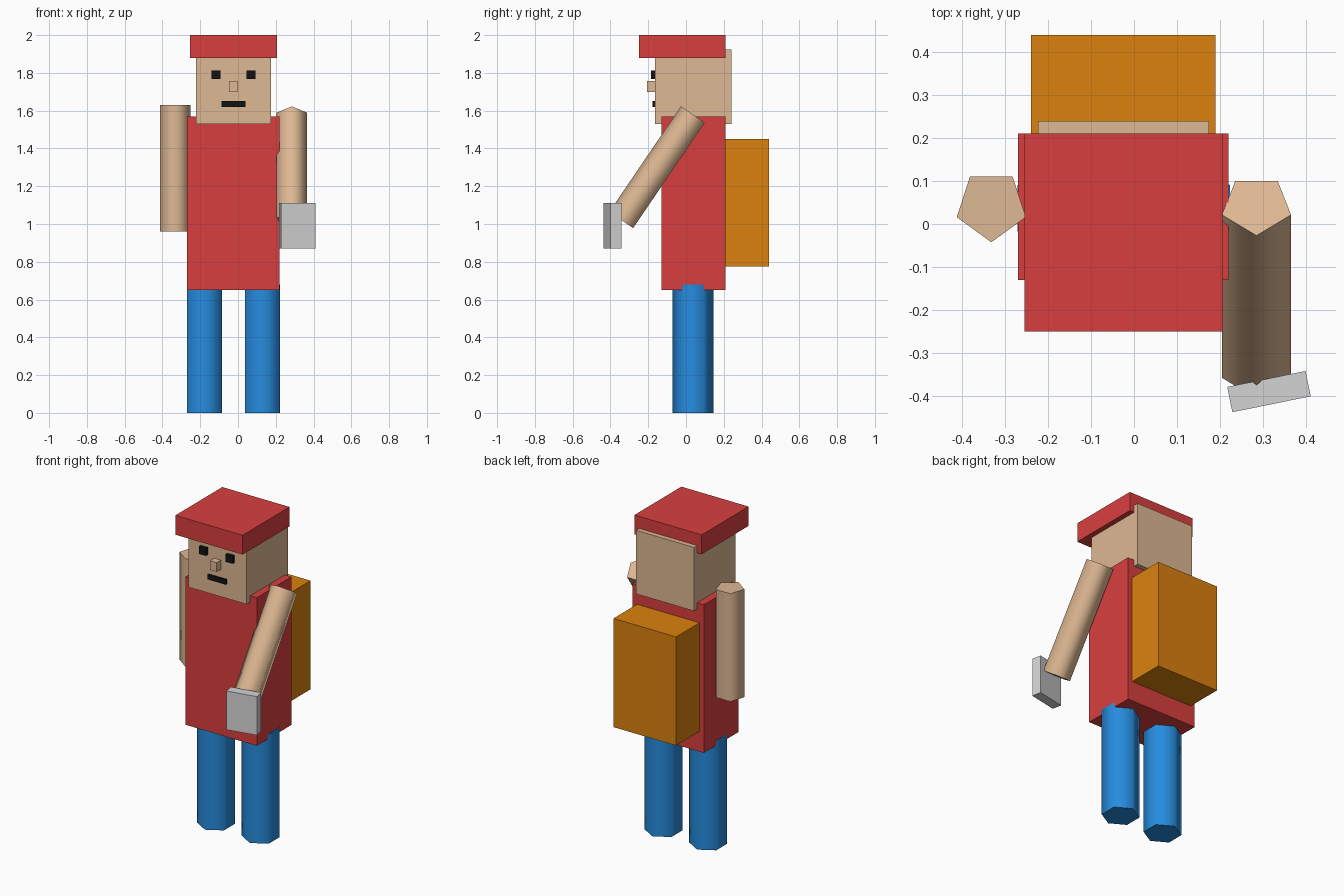
import bpy
import math
from mathutils import Vector

if "Cube" in bpy.data.objects:
    bpy.data.objects.remove(bpy.data.objects["Cube"])


def material(name, rgb):
    # sRGB 0-255 to linear
    lin = [((c / 255 + 0.055) / 1.055) ** 2.4 if c > 10 else c / 255 / 12.92 for c in rgb]
    m = bpy.data.materials.new(name)
    m.diffuse_color = (*lin, 1)
    m.use_nodes = True
    m.node_tree.nodes["Principled BSDF"].inputs["Base Color"].default_value = m.diffuse_color
    return m


RED = material("red cloth", (217, 63, 63))
SKIN = material("skin", (222, 184, 147))
BLUE = material("blue trousers", (38, 140, 222))
ORANGE = material("orange bag", (219, 130, 14))
GREY = material("light grey", (212, 212, 212))
BLACK = material("black", (18, 18, 18))


def make(name, verts, faces, mat):
    mesh = bpy.data.meshes.new(name)
    mesh.from_pydata(verts, [], faces)
    mesh.materials.append(mat)
    ob = bpy.data.objects.new(name, mesh)
    bpy.context.collection.objects.link(ob)
    return ob


def box(name, mat, x, y, z, turn=0):
    """Box from min/max ranges, optionally turned about its own vertical axis."""
    size = [(r[1] - r[0]) / 2 for r in (x, y, z)]
    verts = [(sx * size[0], sy * size[1], sz * size[2])
             for sz in (-1, 1) for sx, sy in ((-1, -1), (1, -1), (1, 1), (-1, 1))]
    faces = [(3, 2, 1, 0), (4, 5, 6, 7)] + [(i, (i + 1) % 4, (i + 1) % 4 + 4, i + 4) for i in range(4)]
    ob = make(name, verts, faces, mat)
    ob.location = [sum(r) / 2 for r in (x, y, z)]
    ob.rotation_euler.z = math.radians(turn)
    return ob


def limb(name, mat, sides, radius, length, top, tilt=0):
    """Prism hanging from its top centre, one corner to the front, swung forward by tilt."""
    ring = [(radius * math.sin(2 * math.pi * i / sides), -radius * math.cos(2 * math.pi * i / sides))
            for i in range(sides)]
    verts = [(x, y, z) for z in (-length, 0) for x, y in ring]
    faces = [tuple(reversed(range(sides))), tuple(range(sides, 2 * sides))]
    faces += [(i, (i + 1) % sides, (i + 1) % sides + sides, i + sides) for i in range(sides)]
    ob = make(name, verts, faces, mat)
    ob.location = Vector(top)
    ob.rotation_euler.x = -math.radians(tilt)
    # round-looking sides, crisp ends
    bpy.ops.object.select_all(action='DESELECT')
    ob.select_set(True)
    bpy.context.view_layer.objects.active = ob
    bpy.ops.object.shade_smooth_by_angle(angle=math.radians(80))
    return ob


# body, head, hat and backpack
box("torso", RED, (-0.27, 0.22), (-0.13, 0.21), (0.65, 1.57))
box("head", SKIN, (-0.223, 0.175), (-0.165, 0.24), (1.53, 1.925))
box("hat", RED, (-0.255, 0.207), (-0.25, 0.21), (1.88, 2.0))
box("backpack", ORANGE, (-0.24, 0.19), (0.205, 0.44), (0.775, 1.45))

# face
for side, x in (("left", -0.116), ("right", 0.068)):
    box(side + "_eye", BLACK, (x - 0.024, x + 0.024), (-0.185, -0.16), (1.767, 1.813))
box("nose", SKIN, (-0.048, -0.002), (-0.207, -0.16), (1.70, 1.757))
box("mouth", BLACK, (-0.087, 0.04), (-0.177, -0.16), (1.62, 1.65))

# legs
for side, x in (("left", -0.178), ("right", 0.13)):
    limb(side + "_leg", BLUE, 6, 0.1075, 0.68, (x, 0.037, 0.68))

# arms, one hanging and one swung forward
limb("left_arm", SKIN, 5, 0.0845, 0.67, (-0.332, 0.042, 1.63))
limb("right_arm", SKIN, 5, 0.0845, 0.675, (0.285, 0.043, 1.575), tilt=34.2)

# held plate
box("held_block", GREY, (0.221, 0.407), (-0.42, -0.36), (0.87, 1.11), turn=11.5)
